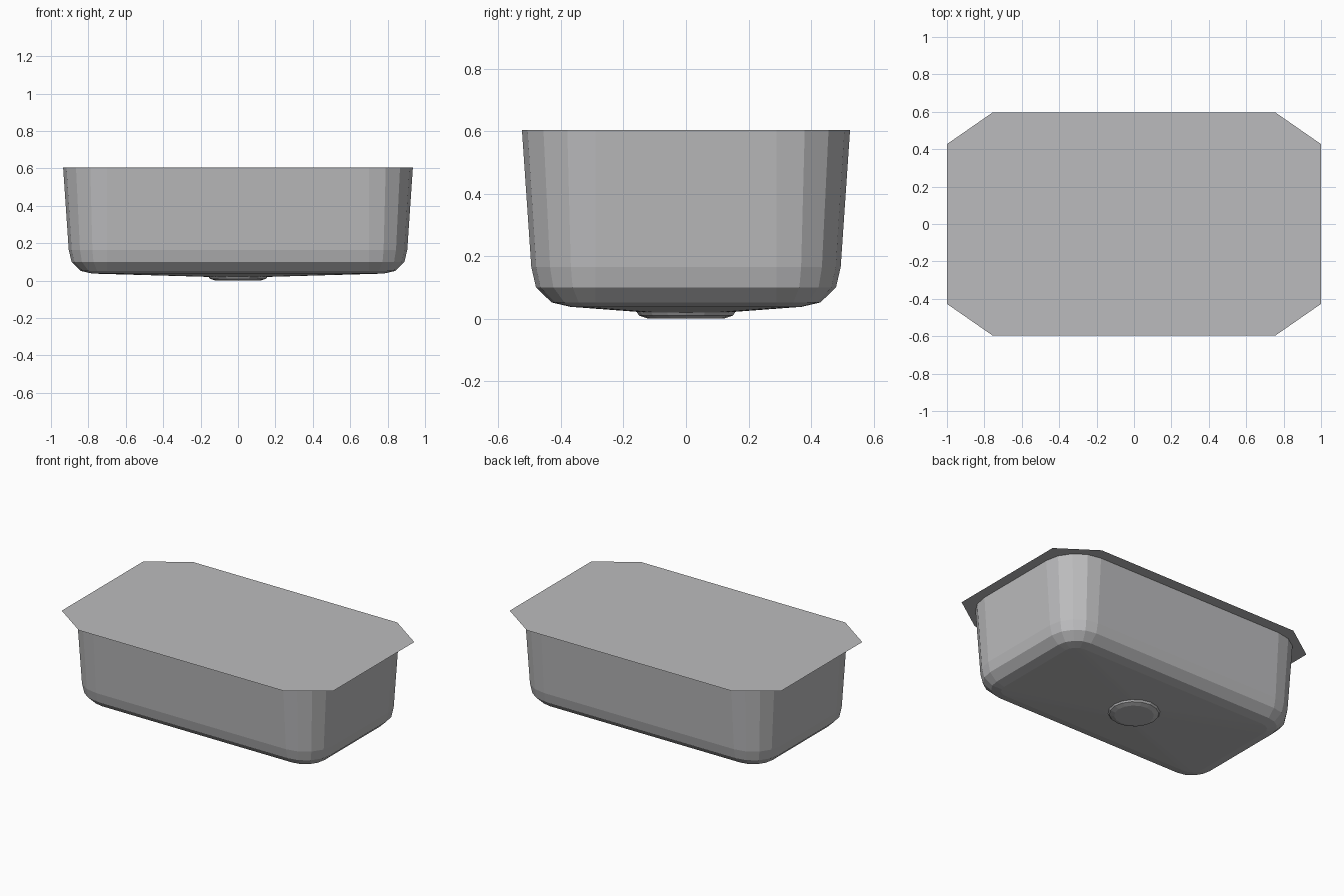
import bpy
import bmesh
from math import cos, sin, pi

cube = bpy.data.objects.get("Cube")
if cube:
    bpy.data.objects.remove(cube)

steel = bpy.data.materials.new("brushed_steel")
steel.use_nodes = True
steel_color = (0.5, 0.5, 0.51, 1)
steel.diffuse_color = steel_color
steel.node_tree.nodes["Principled BSDF"].inputs["Base Color"].default_value = steel_color


def loft(name, rings, cap_start=False, cap_end=True):
    """Bridge equal-length rings of points into one flat-shaded object."""
    bm = bmesh.new()
    loops = [[bm.verts.new(p) for p in ring] for ring in rings]
    count = len(loops[0])
    for a, b in zip(loops, loops[1:]):
        for i in range(count):
            j = (i + 1) % count
            bm.faces.new((a[i], a[j], b[j], b[i]))
    if cap_start:
        bm.faces.new(loops[0])
    if cap_end:
        bm.faces.new(loops[-1])
    bmesh.ops.recalc_face_normals(bm, faces=bm.faces)
    mesh = bpy.data.meshes.new(name)
    bm.to_mesh(mesh)
    bm.free()
    mesh.materials.append(steel)
    obj = bpy.data.objects.new(name, mesh)
    bpy.context.collection.objects.link(obj)
    return obj


def rounded_ring(cx, cy, r, z, steps=4):
    """Rectangle with rounded corners centred at (+-cx, +-cy)."""
    points = []
    for quarter, (sx, sy) in enumerate([(1, 1), (-1, 1), (-1, -1), (1, -1)]):
        for k in range(steps + 1):
            a = (quarter + k / steps) * pi / 2
            points.append((sx * cx + r * cos(a), sy * cy + r * sin(a), z))
    return points


def circle(r, z, sides=16):
    return [(r * cos(2 * pi * i / sides), r * sin(2 * pi * i / sides), z)
            for i in range(sides)]


# Flat sheet rim with clipped corners
quarter = [(1, 0.427), (0.755, 0.597)]
outline = (quarter + [(-x, y) for x, y in reversed(quarter)]
           + [(-x, -y) for x, y in quarter] + [(x, -y) for x, y in reversed(quarter)])
rim = loft("rim_sheet", [[(x, y, 0.607) for x, y in outline]])
if rim.data.polygons[0].normal.z < 0:
    rim.data.flip_normals()

# Tapered basin: wall, rounded lower edge, floor falling towards the drain
profile = [(0.235, 0.604), (0.205, 0.165), (0.19, 0.10), (0.14, 0.052), (0.08, 0.038)]
rings = [rounded_ring(0.70, 0.29, r, z) for r, z in profile]
rings.append(rounded_ring(0.09, 0.07, 0.06, 0.02))
loft("basin", rings)

# Shallow drain fitting under the floor
loft("drain", [circle(0.16, 0.024), circle(0.15, 0.01), circle(0.12, 0.0)], cap_start=True)
